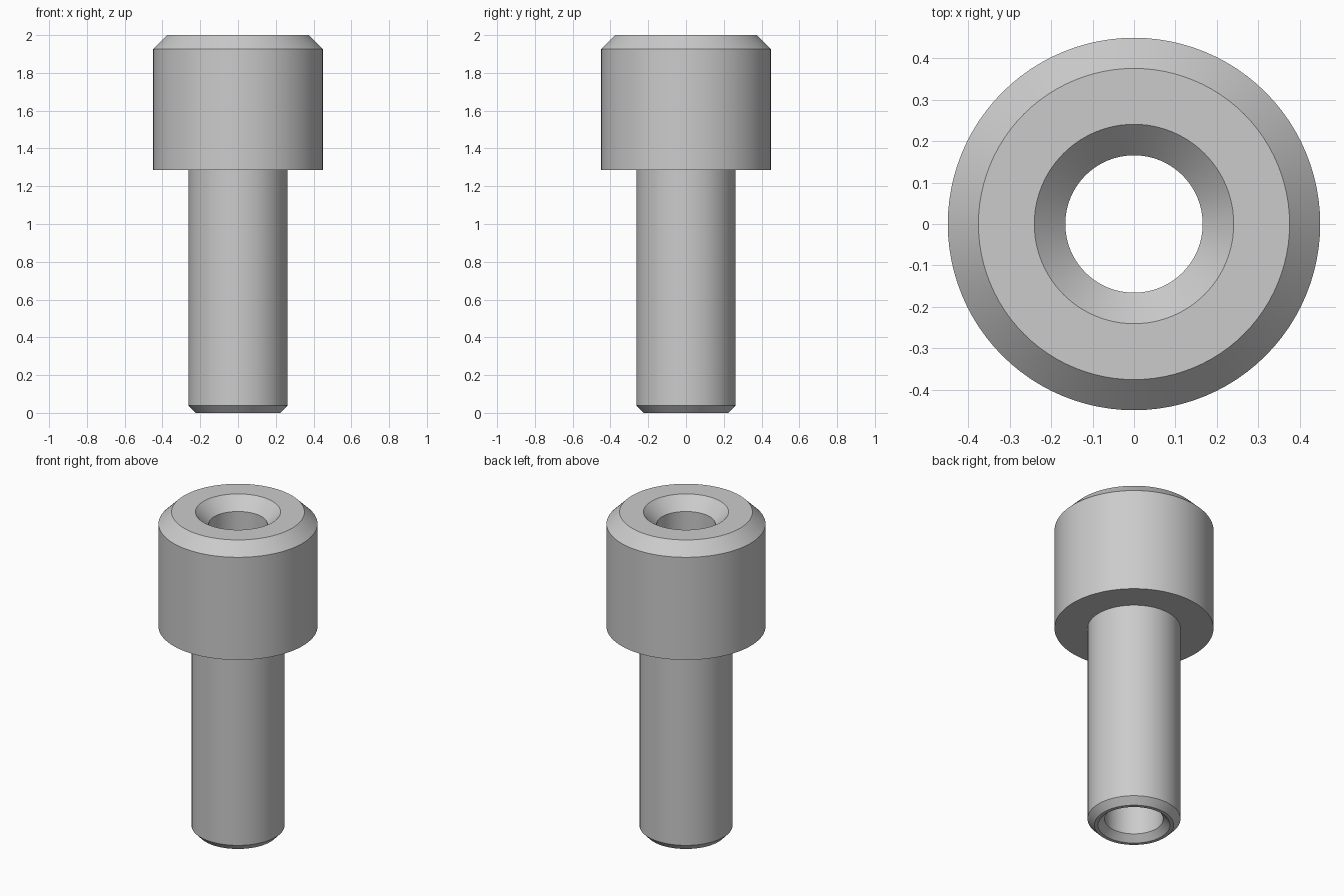
import bpy
import bmesh
from math import cos, sin, tau

cube = bpy.data.objects.get("Cube")
if cube:
    bpy.data.objects.remove(cube, do_unlink=True)

SEGMENTS = 96

# Plain grey metal
grey = bpy.data.materials.new("grey_metal")
grey.use_nodes = True
colour = (0.6, 0.6, 0.6, 1)
grey.diffuse_color = colour
grey.node_tree.nodes["Principled BSDF"].inputs["Base Color"].default_value = colour


def lathe(name, profile):
    """Turn a closed (radius, height) profile around the z axis."""
    bm = bmesh.new()
    rings = []
    for r, z in profile:
        rings.append([bm.verts.new((r * cos(tau * i / SEGMENTS), r * sin(tau * i / SEGMENTS), z))
                      for i in range(SEGMENTS)])
    for k, low in enumerate(rings):
        high = rings[(k + 1) % len(rings)]
        for i in range(SEGMENTS):
            j = (i + 1) % SEGMENTS
            bm.faces.new((low[i], low[j], high[j], high[i]))
    bmesh.ops.recalc_face_normals(bm, faces=bm.faces)
    mesh = bpy.data.meshes.new(name)
    bm.to_mesh(mesh)
    bm.free()
    mesh.materials.append(grey)
    obj = bpy.data.objects.new(name, mesh)
    bpy.context.collection.objects.link(obj)
    bpy.ops.object.select_all(action="DESELECT")
    obj.select_set(True)
    bpy.context.view_layer.objects.active = obj
    bpy.ops.object.shade_smooth_by_angle(angle=0.5)
    return obj


# Headed sleeve: chamfered shank, wide head, countersunk through bore
lathe("headed_sleeve", [
    (0.225, 0), (0.263, 0.04), (0.263, 1.285),         # shank
    (0.45, 1.285), (0.45, 1.926), (0.376, 2),          # head
    (0.241, 2), (0.166, 1.925),                        # top countersink
    (0.166, 0.038), (0.204, 0),                        # bore and bottom countersink
])
